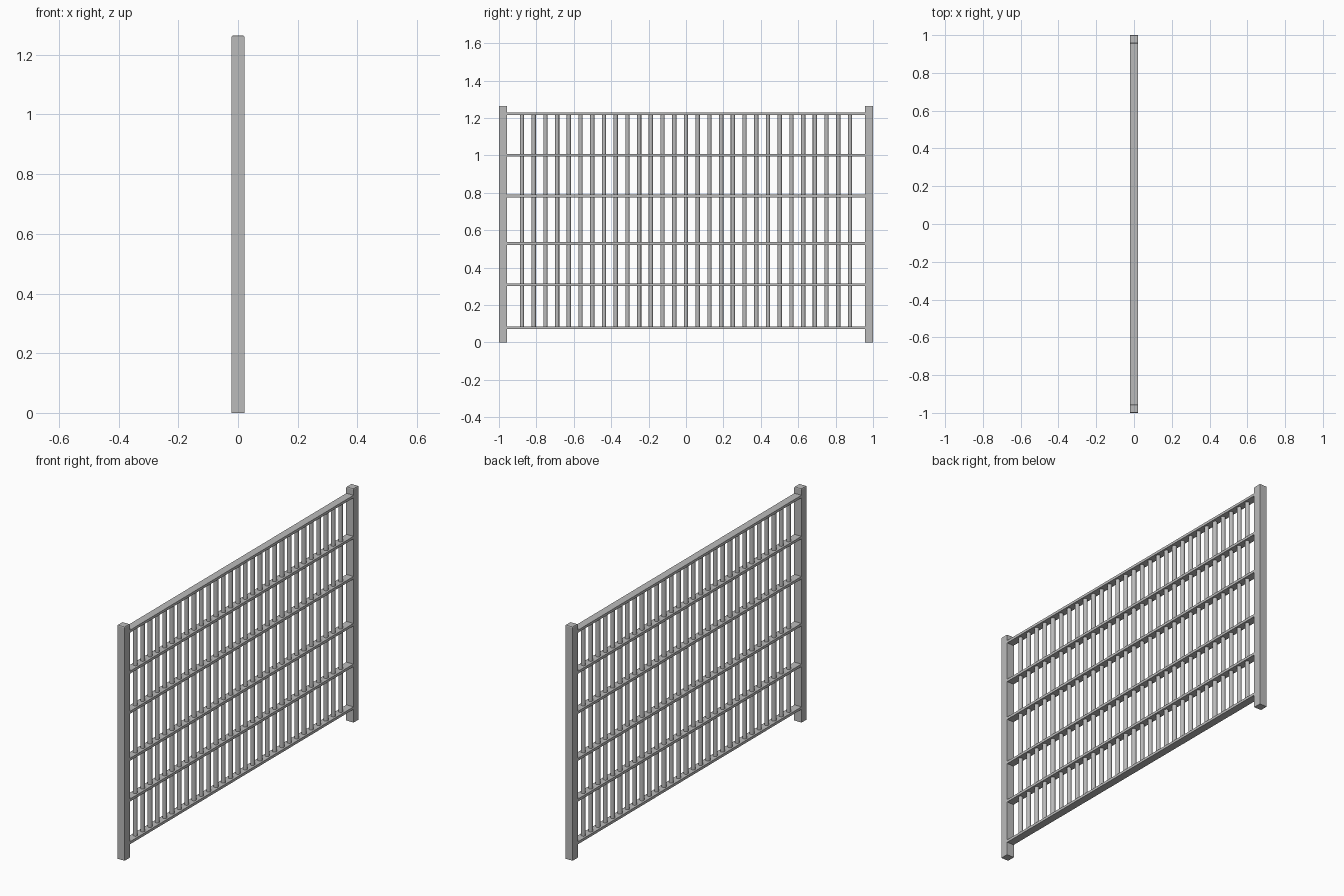
import bpy
import bmesh
from mathutils import Matrix

if "Cube" in bpy.data.objects:
    bpy.data.objects.remove(bpy.data.objects["Cube"], do_unlink=True)

steel = bpy.data.materials.new("grey steel")
steel.use_nodes = True
GREY = (0.5, 0.5, 0.5, 1)
steel.diffuse_color = GREY
steel.node_tree.nodes["Principled BSDF"].inputs["Base Color"].default_value = GREY

POST, HEIGHT = 0.044, 1.265
RAIL_THICK = 0.014
RAIL_HEIGHTS = (0.078, 0.309, 0.529, 0.783, 1.0, 1.222)
BARS, BAR_REACH, BAR_RADIUS = 29, 0.877, 0.0115


def finish(name, bm):
    mesh = bpy.data.meshes.new(name)
    bm.to_mesh(mesh)
    bm.free()
    mesh.materials.append(steel)
    obj = bpy.data.objects.new(name, mesh)
    bpy.context.collection.objects.link(obj)
    return obj


def box(name, size, centre):
    bm = bmesh.new()
    place = Matrix.Translation(centre) @ Matrix.Diagonal((*size, 1))
    bmesh.ops.create_cube(bm, size=1, matrix=place)
    return bm


# End posts with softened tops
for name, side in (("front_post", -1), ("back_post", 1)):
    bm = box(name, (POST, POST, HEIGHT), (0, side * (1 - POST / 2), HEIGHT / 2))
    top = [e for e in bm.edges if all(v.co.z > HEIGHT - 0.01 for v in e.verts)]
    bmesh.ops.bevel(bm, geom=top, offset=0.006, segments=2, profile=0.5, affect='EDGES')
    finish(name, bm)

# Flat horizontal rails between the posts
for i, z in enumerate(RAIL_HEIGHTS):
    name = f"rail_{i + 1}"
    finish(name, box(name, (POST - 0.002, 2 - 2 * POST, RAIL_THICK), (0, 0, z)))

# Round upright bars from the lowest rail to the highest
low, high = RAIL_HEIGHTS[0], RAIL_HEIGHTS[-1]
for i in range(BARS):
    y = -BAR_REACH + 2 * BAR_REACH * i / (BARS - 1)
    bm = bmesh.new()
    bmesh.ops.create_cone(bm, cap_ends=True, segments=16, radius1=BAR_RADIUS,
                          radius2=BAR_RADIUS, depth=high - low,
                          matrix=Matrix.Translation((0, y, (low + high) / 2)))
    bar = finish(f"bar_{i + 1}", bm)
    for face in bar.data.polygons:
        face.use_smooth = len(face.vertices) == 4
